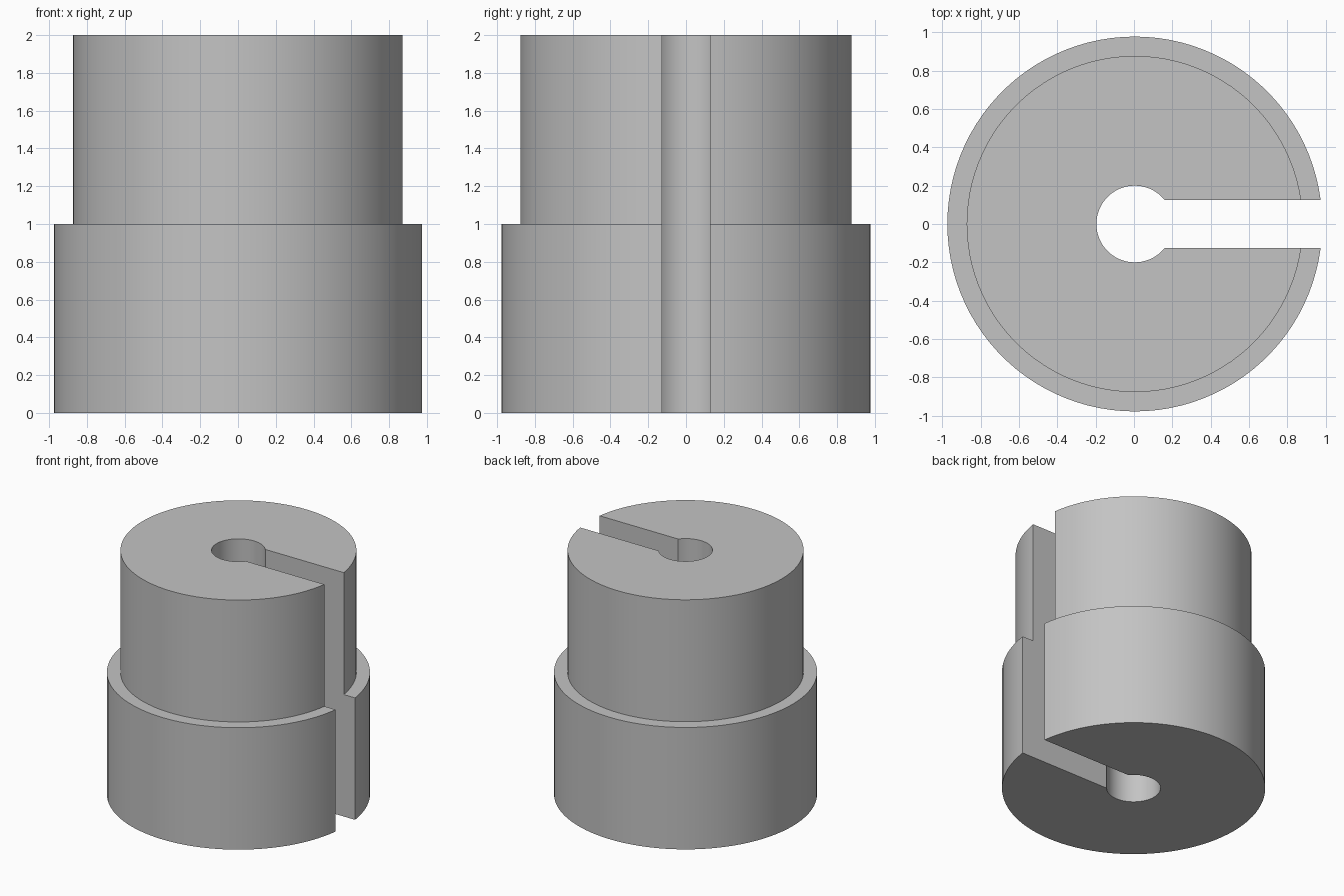
import bpy, bmesh, math

cube = bpy.data.objects.get("Cube")
if cube:
    bpy.data.objects.remove(cube, do_unlink=True)

BASE_R, NECK_R, BORE_R = 0.978, 0.877, 0.2
SLOT_HALF = 0.126
STEP_Z, TOP_Z = 1.0, 2.0
SEGMENTS = 96
SHIFT_X = 0.004  # the slot trims the +x side, so recentre

# Stepped half section (radius, height), swept around the bore
section = [(BORE_R, 0), (BASE_R, 0), (BASE_R, STEP_Z),
           (NECK_R, STEP_Z), (NECK_R, TOP_Z), (BORE_R, TOP_Z)]


def section_verts(bm, t):
    """One copy of the section; each radius starts and ends on the slot wall."""
    verts = []
    for radius, z in section:
        start = math.asin(SLOT_HALF / radius)
        angle = start + t * (math.tau - 2 * start)
        verts.append(bm.verts.new((radius * math.cos(angle) + SHIFT_X,
                                   radius * math.sin(angle), z)))
    return verts


bm = bmesh.new()
rings = [section_verts(bm, i / SEGMENTS) for i in range(SEGMENTS + 1)]
count = len(section)
for a, b in zip(rings, rings[1:]):
    for i in range(count):
        j = (i + 1) % count
        bm.faces.new((a[i], a[j], b[j], b[i]))

# Flat slot walls
bm.faces.new(rings[0])
bm.faces.new(rings[-1])
bmesh.ops.recalc_face_normals(bm, faces=bm.faces)

mesh = bpy.data.meshes.new("slotted_bushing")
bm.to_mesh(mesh)
bm.free()
bushing = bpy.data.objects.new("slotted_bushing", mesh)
bpy.context.collection.objects.link(bushing)

# Plain grey
grey = bpy.data.materials.new("plain_grey")
grey.use_nodes = True
colour = (0.55, 0.55, 0.55, 1)
grey.diffuse_color = colour
grey.node_tree.nodes["Principled BSDF"].inputs["Base Color"].default_value = colour
mesh.materials.append(grey)

# Smooth round walls, sharp rims
bpy.ops.object.select_all(action='DESELECT')
bushing.select_set(True)
bpy.context.view_layer.objects.active = bushing
bpy.ops.object.shade_smooth_by_angle(angle=math.radians(30))
